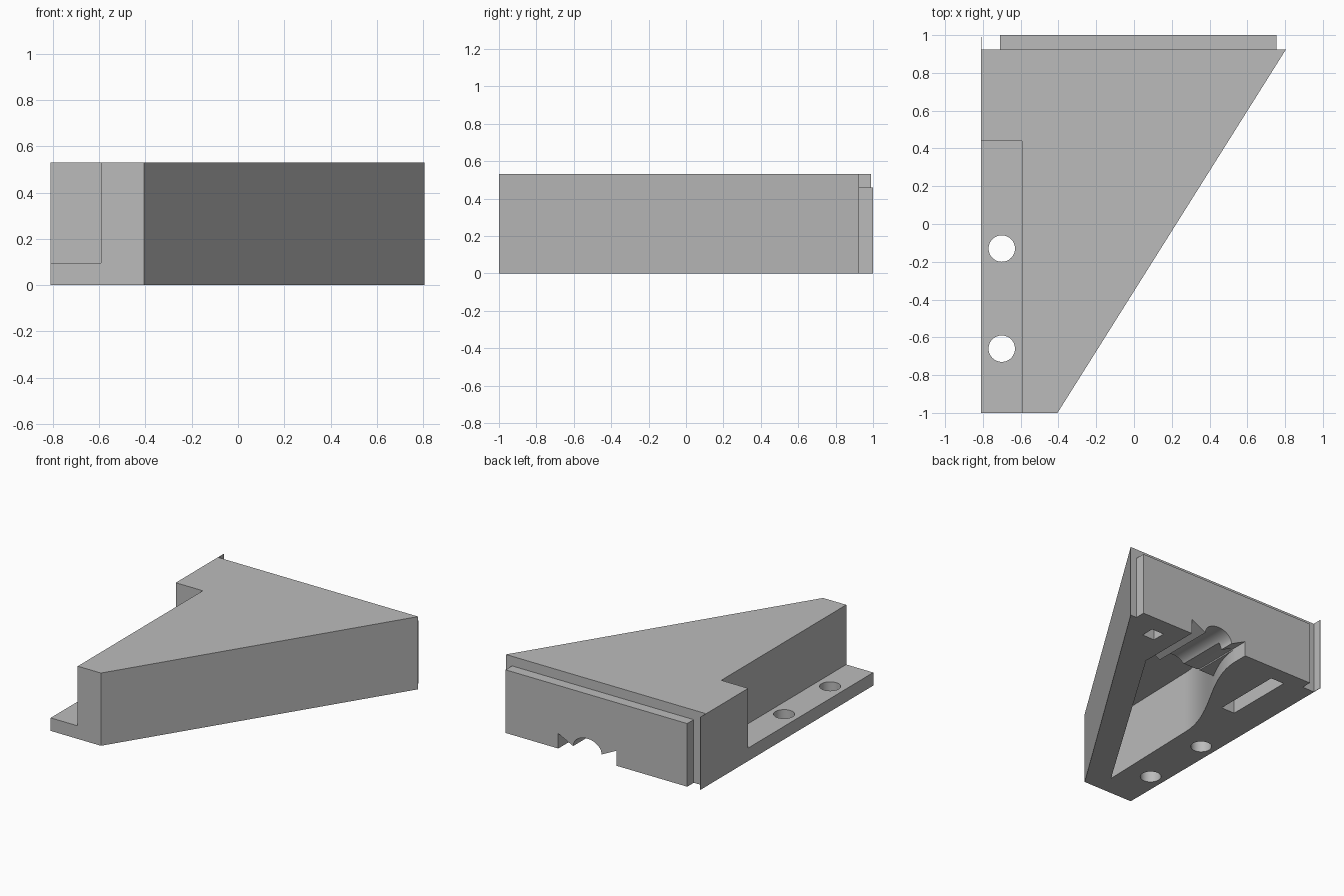
import bpy, bmesh, math

cube = bpy.data.objects.get("Cube")
if cube:
    bpy.data.objects.remove(cube, do_unlink=True)

grey = bpy.data.materials.new("plain_grey")
grey.use_nodes = True
COLOUR = (0.5, 0.5, 0.5, 1)
grey.diffuse_color = COLOUR
grey.node_tree.nodes["Principled BSDF"].inputs["Base Color"].default_value = COLOUR


def prism(name, outline, lo, hi, axis="z"):
    """Extrude a 2D outline along z, or an x-z outline along y."""
    bm = bmesh.new()
    place = (lambda a, b: (a, b, lo)) if axis == "z" else (lambda a, b: (a, lo, b))
    step = (0, 0, hi - lo) if axis == "z" else (0, hi - lo, 0)
    face = bm.faces.new([bm.verts.new(place(a, b)) for a, b in outline])
    grown = bmesh.ops.extrude_face_region(bm, geom=[face])["geom"]
    bmesh.ops.translate(bm, vec=step, verts=[g for g in grown if isinstance(g, bmesh.types.BMVert)])
    bmesh.ops.recalc_face_normals(bm, faces=bm.faces)
    mesh = bpy.data.meshes.new(name)
    bm.to_mesh(mesh)
    bm.free()
    obj = bpy.data.objects.new(name, mesh)
    bpy.context.collection.objects.link(obj)
    mesh.materials.append(grey)
    return obj


def rect(x0, x1, y0, y1):
    return [(x0, y0), (x1, y0), (x1, y1), (x0, y1)]


def circle(x, y, r, n=48):
    return [(x + r * math.cos(i * math.tau / n), y + r * math.sin(i * math.tau / n)) for i in range(n)]


def cut(target, cutter):
    cutter.hide_render = True
    mod = target.modifiers.new("cut", "BOOLEAN")
    mod.operation, mod.solver, mod.object = "DIFFERENCE", "EXACT", cutter
    bpy.context.view_layer.objects.active = target
    bpy.ops.object.modifier_apply(modifier=mod.name)


# Main parts
TOP, BACK = 0.53, 0.925
body = prism("wedge_body", [(-0.81, -1), (-0.405, -1), (0.805, BACK), (-0.81, BACK)], 0, TOP)
plate = prism("back_plate", rect(-0.71, 0.755, BACK, 1.0), 0, 0.46)
fin = prism("thin_edge_fin", rect(-0.81, -0.807, BACK, 0.99), 0, TOP)

cutters = []


def tool(*args, **kw):
    cutters.append(prism(*args, **kw))
    return cutters[-1]


# Side flange with two screw holes
cut(body, tool("flange_cutter", rect(-1, -0.592, -1.2, 0.44), 0.095, 1))
for y in (-0.13, -0.66):
    cut(body, tool("hole_cutter", circle(-0.7, y, 0.07), -0.1, 0.3))


# Hollow underside, its inner wall sweeping towards the channel
def sweep(y):
    t = max(0, min(1, (y + 0.05) / 0.95))
    return (-0.49 + 0.35 * t * t * (3 - 2 * t), y)


def sweep_points(y0, y1, n=20):
    return [sweep(y0 + (y1 - y0) * i / n) for i in range(n + 1)]


MOUTH = 0.52
cavity = [(-0.51, -0.85)] + sweep_points(-0.05, MOUTH) + [(0.33, MOUTH)]
cut(body, tool("cavity_cutter", cavity, -0.1, 0.46))
cut(body, tool("sweep_cutter", sweep_points(MOUTH - 0.02, 0.89) + [(0.0, 0.89), (0.0, MOUTH - 0.02)], -0.1, 0.1))

# Channel with an arched roof between two sloping shoulders
mid, half, r = 0.095, 0.235, 0.115
arch = [(mid - r * math.cos(math.pi * i / 20), 0.05 + 0.085 * math.sin(math.pi * i / 20)) for i in range(21)]
profile = [(mid - half, -0.1), (mid - half, 0.11)] + arch + [(mid + half, 0.11), (mid + half, -0.1)]
channel = tool("channel_cutter", profile, MOUTH - 0.01, 1.1, axis="y")
for part in (body, plate):
    cut(part, channel)

# Blind pockets underneath
cut(body, tool("slot_cutter", rect(-0.58, -0.47, 0.36, 0.88), -0.1, 0.3))
cut(body, tool("square_cutter", rect(0.47, 0.57, 0.77, 0.87), -0.1, 0.25))

for c in cutters:
    bpy.data.objects.remove(c, do_unlink=True)

# Smooth curved walls, sharp corners
bpy.ops.object.select_all(action="DESELECT")
for part in (body, plate):
    part.select_set(True)
bpy.context.view_layer.objects.active = body
bpy.ops.object.shade_smooth_by_angle(angle=math.radians(30))
